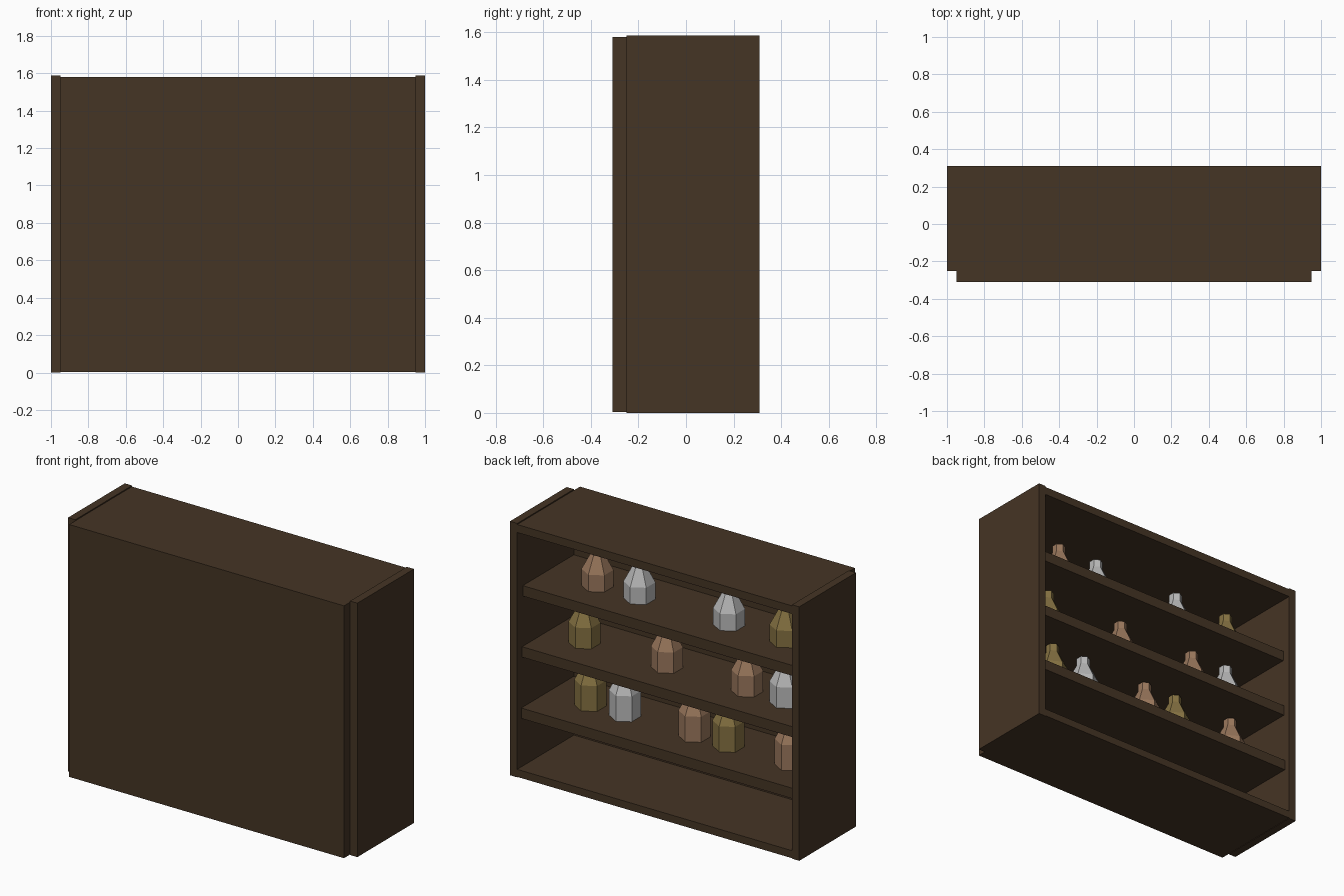
import bpy, bmesh
from math import cos, sin, pi

if "Cube" in bpy.data.objects:
    bpy.data.objects.remove(bpy.data.objects["Cube"])


def material(name, rgb):
    m = bpy.data.materials.new(name)
    m.diffuse_color = (*rgb, 1)
    m.use_nodes = True
    m.node_tree.nodes["Principled BSDF"].inputs["Base Color"].default_value = m.diffuse_color
    return m


WOOD = material("dark_wood", (0.06, 0.035, 0.018))
COLOURS = {
    "copper": material("copper", (0.33, 0.19, 0.11)),
    "silver": material("silver", (0.5, 0.5, 0.5)),
    "gold": material("gold", (0.24, 0.17, 0.055)),
}


def finish(name, bm, mat):
    bmesh.ops.recalc_face_normals(bm, faces=bm.faces)
    mesh = bpy.data.meshes.new(name)
    bm.to_mesh(mesh)
    bm.free()
    mesh.materials.append(mat)
    ob = bpy.data.objects.new(name, mesh)
    bpy.context.collection.objects.link(ob)
    return ob


def box(name, x, y, z):
    """Box from (min, max) pairs."""
    bm = bmesh.new()
    bmesh.ops.create_cube(bm, size=1)
    for v in bm.verts:
        v.co = [r[0] if c < 0 else r[1] for c, r in zip(v.co, (x, y, z))]
    return finish(name, bm, WOOD)


def bottle(name, x, y, z, mat):
    """Six-sided bottle from a (radius, height) profile."""
    profile = [(0.091, 0), (0.091, 0.16), (0.04, 0.258), (0.04, 0.305)]
    bm = bmesh.new()
    rings = [[bm.verts.new((r * cos(pi / 2 + i * pi / 3), r * sin(pi / 2 + i * pi / 3), h))
              for i in range(6)] for r, h in profile]
    for a, b in zip(rings, rings[1:]):
        for i in range(6):
            j = (i + 1) % 6
            bm.faces.new((a[i], a[j], b[j], b[i]))
    bm.faces.new(rings[0])
    bm.faces.new(rings[-1])
    finish(name, bm, mat).location = (x, y, z)


# Cabinet shell, open at the back
box("front_panel", (-0.95, 0.95), (-0.31, -0.25), (0.003, 1.58))
box("left_side", (-1, -0.95), (-0.25, 0.31), (0, 1.587))
box("right_side", (0.95, 1), (-0.25, 0.31), (0, 1.587))
box("top_board", (-0.95, 0.95), (-0.25, 0.31), (1.53, 1.58))
box("bottom_board", (-0.95, 0.95), (-0.25, 0.31), (0.003, 0.05))

# Shelves: top height, rear edge, bottle base height, bottles along x
rows = [
    (1.177, 0.255, 1.122, [(0.60, "copper"), (0.31, "silver"), (-0.31, "silver"), (-0.70, "gold")]),
    (0.798, 0.262, 0.768, [(0.69, "gold"), (0.12, "copper"), (-0.435, "copper"), (-0.70, "silver")]),
    (0.418, 0.27, 0.417, [(0.65, "gold"), (0.41, "silver"), (-0.07, "copper"),
                          (-0.305, "gold"), (-0.735, "copper")]),
]
for n, (top, rear, base, bottles) in enumerate(rows, 1):
    box(f"shelf_{n}", (-0.95, 0.95), (-0.25, rear), (top - 0.065, top))
    for k, (x, colour) in enumerate(bottles, 1):
        bottle(f"{colour}_bottle_{n}_{k}", x, 0.017, base, COLOURS[colour])
